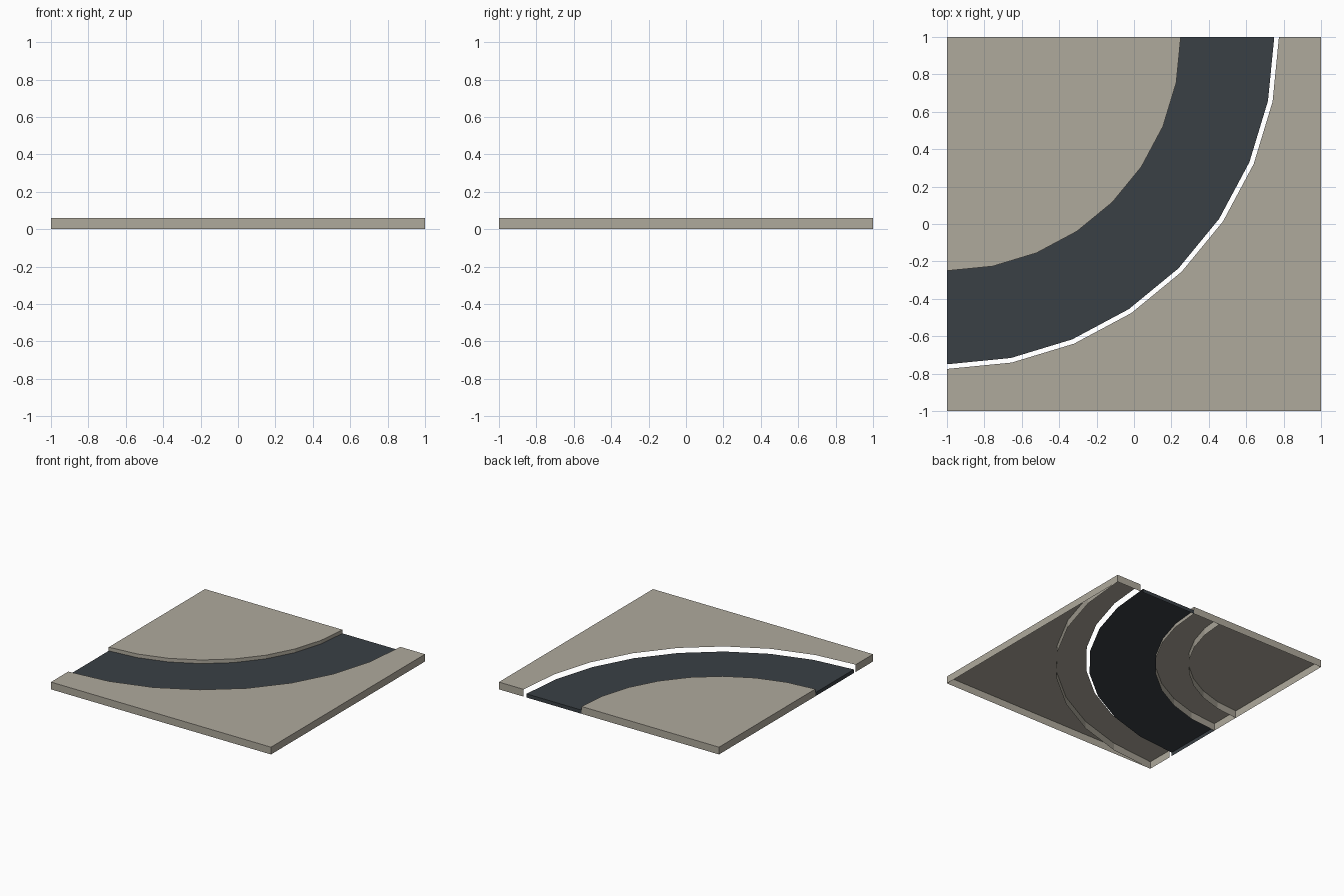
import bpy, bmesh, math

cube = bpy.data.objects.get("Cube")
if cube:
    bpy.data.objects.remove(cube, do_unlink=True)

TOP, ROAD, STEPS = 0.06, 0.03, 8


def material(name, color):
    m = bpy.data.materials.new(name)
    m.use_nodes = True
    m.diffuse_color = (*color, 1)
    bsdf = next(n for n in m.node_tree.nodes if n.type == "BSDF_PRINCIPLED")
    bsdf.inputs["Base Color"].default_value = (*color, 1)
    bsdf.inputs["Roughness"].default_value = 0.9
    return m


stone = material("warm_grey_stone", (0.43, 0.40, 0.335))
asphalt = material("dark_asphalt", (0.042, 0.051, 0.06))


def arc(r):
    """Quarter arc about the inner corner of the tile, back edge to left edge."""
    angles = [-math.pi / 2 * i / STEPS for i in range(STEPS + 1)]
    return [(-1 + r * math.cos(a), 1 + r * math.sin(a)) for a in angles]


def shell(name, inner, outer, z, walls, mat):
    """Flat top between two paths, plus vertical walls hanging to the ground."""
    bm = bmesh.new()

    def face(points):
        unique = list(dict.fromkeys(points))
        if len(unique) > 2:
            bm.faces.new([bm.verts.new(p) for p in unique])

    for i in range(STEPS):
        quad = [inner[i], inner[i + 1], outer[i + 1], outer[i]]
        face([(round(x, 5), round(y, 5), z) for x, y in quad])
    for path in walls:
        for a, b in zip(path, path[1:]):
            face([(*a, 0), (*b, 0), (*b, z), (*a, z)])
    bmesh.ops.remove_doubles(bm, verts=bm.verts, dist=1e-4)
    bmesh.ops.recalc_face_normals(bm, faces=bm.faces)
    # Keep every top facing up
    if any(f.normal.z < -0.5 for f in bm.faces):
        bmesh.ops.reverse_faces(bm, faces=bm.faces)
    mesh = bpy.data.meshes.new(name)
    bm.to_mesh(mesh)
    bm.free()
    mesh.materials.append(mat)
    obj = bpy.data.objects.new(name, mesh)
    bpy.context.collection.objects.link(obj)
    return obj


def ends(inner, outer):
    return [[inner[0], outer[0]], [inner[-1], outer[-1]]]


# Inner corner paving
core, rim = [(-1, 1)] * (STEPS + 1), arc(1.0)
shell("inner_corner", core, rim, TOP, ends(core, rim), stone)

# Inner pavement ring with its kerb
a, b = arc(1.0), arc(1.25)
shell("inner_pavement", a, b, TOP, [a, b] + ends(a, b), stone)

# Sunken curved road
a, b = arc(1.25), arc(1.75)
shell("road", a, b, ROAD, ends(a, b), asphalt)

# Outer pavement ring, set slightly away from the road
a, b = arc(1.775), arc(2.0)
shell("outer_pavement", a, b, TOP, [b] + ends(a, b), stone)

# Outer corner paving
a, b = arc(2.0), [(1, -1)] * (STEPS + 1)
shell("outer_corner", a, b, TOP, ends(a, b), stone)
